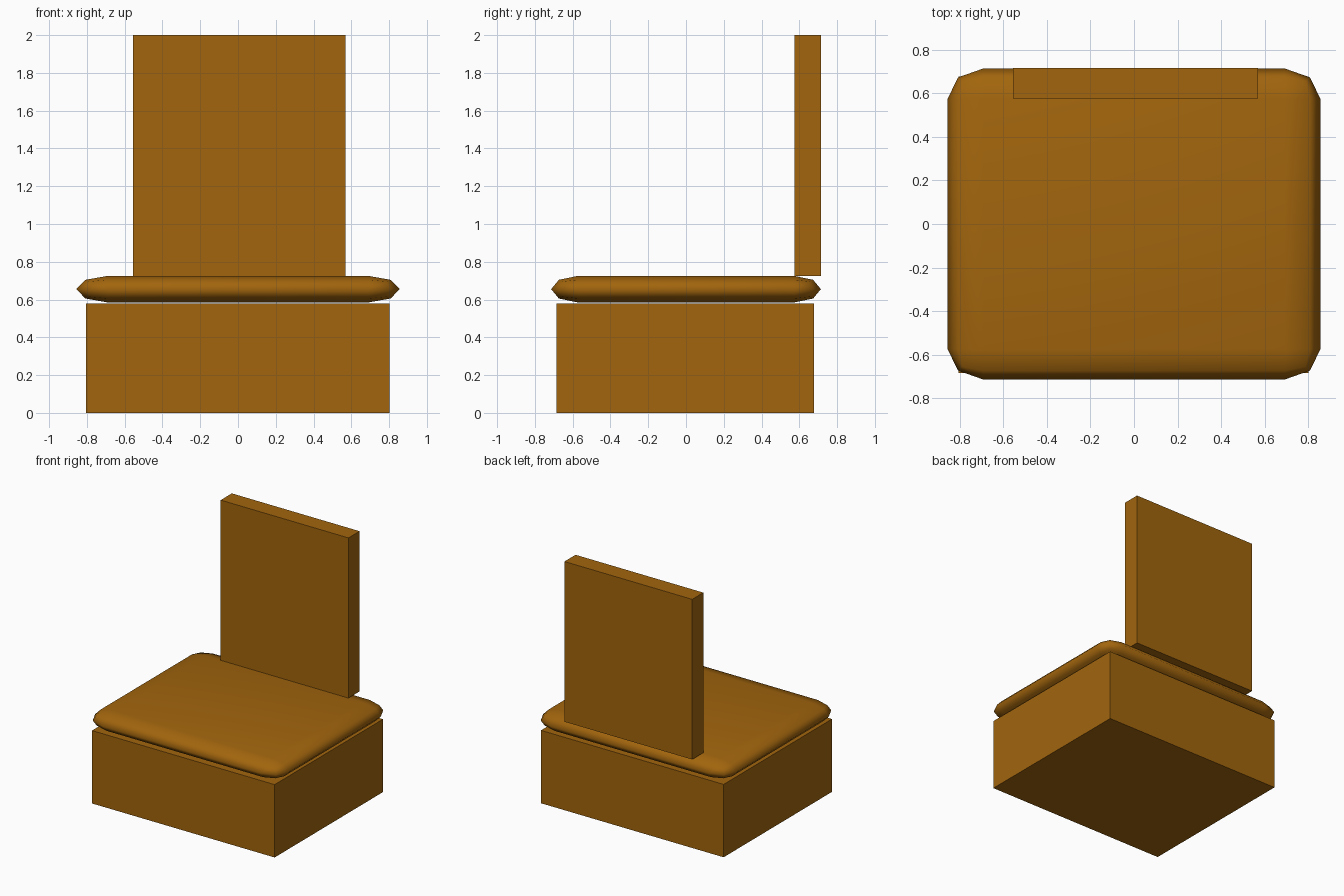
import bpy, bmesh
from mathutils import Vector
from math import radians

if "Cube" in bpy.data.objects:
    bpy.data.objects.remove(bpy.data.objects["Cube"])

wood = bpy.data.materials.new("warm_brown")
wood.diffuse_color = (0.36, 0.13, 0.004, 1)
wood.use_nodes = True
wood.node_tree.nodes["Principled BSDF"].inputs["Base Color"].default_value = wood.diffuse_color


def finish(bm, name):
    mesh = bpy.data.meshes.new(name)
    bm.to_mesh(mesh)
    bm.free()
    mesh.materials.append(wood)
    obj = bpy.data.objects.new(name, mesh)
    bpy.context.collection.objects.link(obj)
    return obj


def box(lo, hi):
    lo, hi = Vector(lo), Vector(hi)
    bm = bmesh.new()
    bmesh.ops.create_cube(bm, size=1)
    bmesh.ops.scale(bm, vec=hi - lo, verts=bm.verts)
    bmesh.ops.translate(bm, vec=(lo + hi) / 2, verts=bm.verts)
    return bm


# Solid base and upright back panel
finish(box((-0.806, -0.685, 0), (0.802, 0.678, 0.58)), "base")
finish(box((-0.555, 0.575, 0.725), (0.57, 0.715, 2)), "back_panel")

# Cushion: a box with fully rounded rim, stretched so its corners are elliptical
half, radius = Vector((0.856, 0.714, 0.07)), Vector((0.165, 0.14, 0.07))
size = Vector(h / r for h, r in zip(half, radius))
bm = box(-size, size)
bmesh.ops.bevel(bm, geom=bm.edges[:], offset=0.9999, segments=2, profile=0.5,
                affect='EDGES', clamp_overlap=True)
bmesh.ops.remove_doubles(bm, verts=bm.verts, dist=0.001)
bmesh.ops.scale(bm, vec=radius, verts=bm.verts)
bmesh.ops.translate(bm, vec=(0, 0, 0.655), verts=bm.verts)
bmesh.ops.recalc_face_normals(bm, faces=bm.faces)
cushion = finish(bm, "seat_cushion")
bpy.context.view_layer.objects.active = cushion
cushion.select_set(True)
bpy.ops.object.shade_smooth_by_angle(angle=radians(80))
